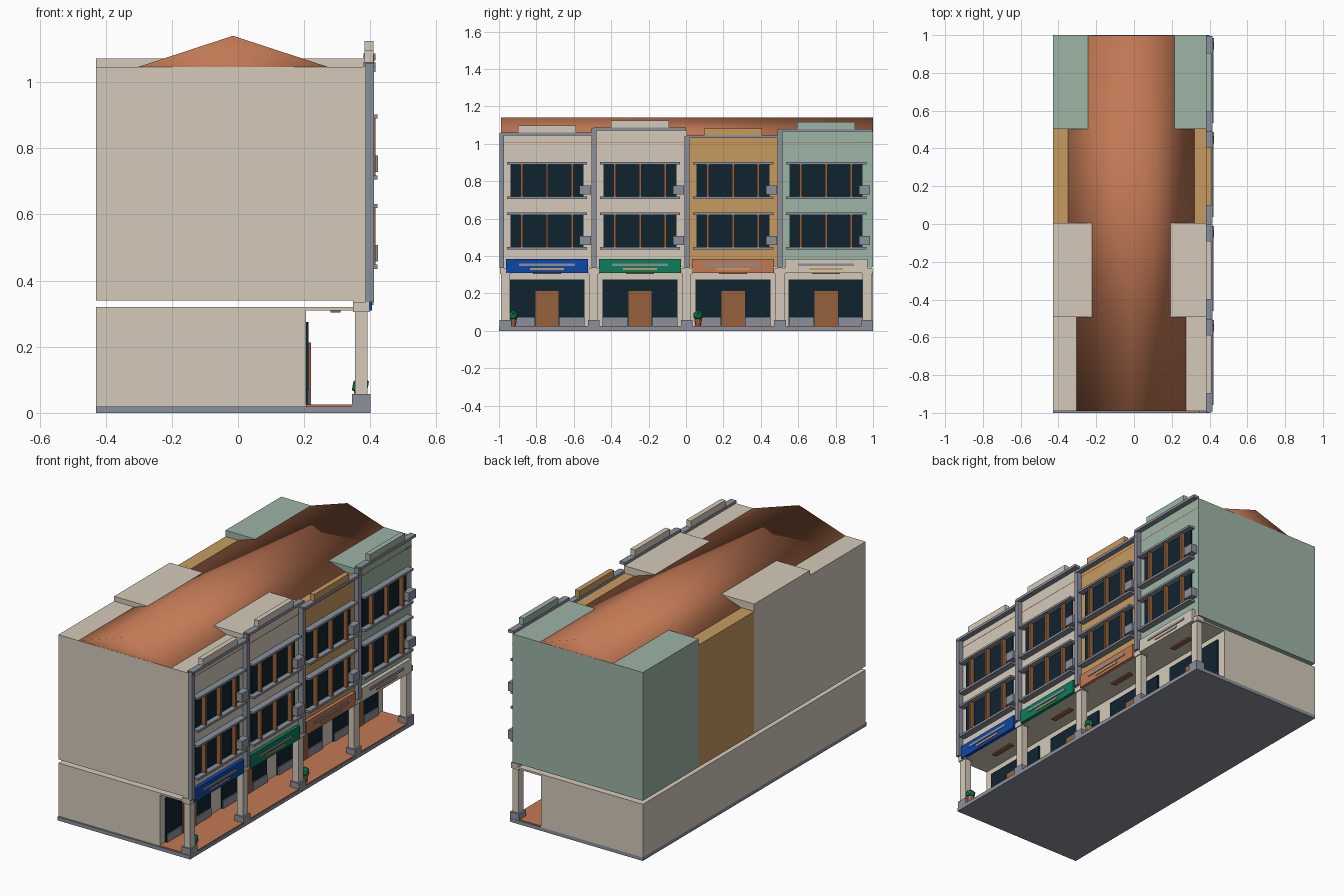
import bpy, bmesh

cube = bpy.data.objects.get("Cube")
if cube:
    bpy.data.objects.remove(cube, do_unlink=True)


def material(name, rgb):
    m = bpy.data.materials.new(name)
    m.use_nodes = True
    m.diffuse_color = (*rgb, 1)
    m.node_tree.nodes["Principled BSDF"].inputs["Base Color"].default_value = (*rgb, 1)
    return m


cream = material("cream plaster", (0.66, 0.59, 0.49))
sage = material("sage plaster", (0.34, 0.46, 0.38))
ochre = material("ochre plaster", (0.57, 0.33, 0.12))
grey = material("grey stone", (0.26, 0.28, 0.33))
terracotta = material("terracotta", (0.54, 0.19, 0.09))
glass = material("dark glass", (0.005, 0.017, 0.028))
wood = material("brown wood", (0.31, 0.12, 0.045))
blue = material("blue sign", (0.004, 0.065, 0.39))
green = material("green", (0.004, 0.2, 0.1))


def make(name, bm, mat):
    mesh = bpy.data.meshes.new(name)
    bmesh.ops.recalc_face_normals(bm, faces=bm.faces)
    bm.to_mesh(mesh)
    bm.free()
    mesh.materials.append(mat)
    ob = bpy.data.objects.new(name, mesh)
    bpy.context.collection.objects.link(ob)
    return ob


def box(name, x, y, z, mat):
    """Box from three (low, high) ranges."""
    bm = bmesh.new()
    bmesh.ops.create_cube(bm, size=1)
    for v in bm.verts:
        for i, (lo, hi) in enumerate((x, y, z)):
            v.co[i] = hi if v.co[i] > 0 else lo
    return make(name, bm, mat)


def span(centre, width):
    return centre - width / 2, centre + width / 2


BACK, SHOP, FACE = -0.43, 0.205, 0.385
START, BAY = -0.99, 0.4975
LENGTH = (START, 1.0)

# Ground storey and covered walkway
box("base_slab", (BACK, 0.4), (-1, 1), (0, 0.02), grey)
box("walkway_floor", (SHOP, 0.397), (-0.995, 0.995), (0.02, 0.025), terracotta)
box("ground_storey", (BACK, SHOP), LENGTH, (0.02, 0.32), cream)
box("walkway_ceiling", (SHOP, 0.39), LENGTH, (0.31, 0.32), cream)

# Long gabled roof, softly shaded
bm = bmesh.new()
profile = [(BACK + 0.01, 1.007), (0.39, 1.007), (-0.015, 1.14)]
face = bm.faces.new([bm.verts.new((x, START + 0.001, z)) for x, z in profile])
ext = bmesh.ops.extrude_face_region(bm, geom=[face])
for v in ext["geom"]:
    if isinstance(v, bmesh.types.BMVert):
        v.co.y = 0.999
roof = make("roof", bm, terracotta)
roof.data.shade_smooth()


def window(label, c, z):
    """Ribbon window with head, sill, mullions and a cooling unit."""
    box(label + "_glass", (FACE - 0.01, FACE + 0.007), span(c, 0.39), (z, z + 0.175), glass)
    box(label + "_sill", (FACE, 0.422), span(c, 0.43), (z - 0.013, z), grey)
    box(label + "_head", (FACE, 0.422), span(c, 0.43), (z + 0.172, z + 0.184), grey)
    for dy in (-0.135, 0, 0.135):
        box(label + "_mullion", (FACE, 0.416), span(c + dy, 0.013), (z, z + 0.172), wood)
    box(label + "_cooling_unit", (FACE, 0.423), span(c + 0.205, 0.06), (z + 0.01, z + 0.06), grey)


# Four houses
houses = [(cream, 1.045, blue), (cream, 1.072, green),
          (ochre, 1.03, terracotta), (sage, 1.065, cream)]
for i, (wall, top, sign) in enumerate(houses):
    y0 = START + i * BAY
    y1 = y0 + BAY
    c = (y0 + y1) / 2 - 0.002
    n = f"house_{i + 1}"
    box(n + "_upper_walls", (BACK, FACE), (y0, y1), (0.34, top), wall)
    box(n + "_cornice", (0.38, 0.415), (y0 - 0.002, y1 - 0.004), (top, top + 0.015), grey)
    box(n + "_parapet", (0.382, 0.41), span(c, 0.31), (top + 0.015, top + 0.052), wall)
    for label, z in (("lower", 0.448), ("upper", 0.718)):
        window(f"{n}_{label}_window", c, z)

    # Sign board with two plain stripes
    box(n + "_sign", (FACE, 0.405), span(c, 0.44), (0.31, 0.385), sign)
    box(n + "_sign_wide_stripe", (0.405, 0.409), span(c, 0.3), (0.347, 0.361), grey)
    box(n + "_sign_short_stripe", (0.405, 0.409), span(c, 0.18), (0.326, 0.336), ochre)
    box(n + "_hanging_plate", (0.28, 0.31), span(c, 0.15), (0.303, 0.31), wood)

    # Shopfront
    box(n + "_shop_glass", (SHOP, 0.213), span(c, 0.4), (0.025, 0.275), glass)
    box(n + "_shop_door", (SHOP, 0.22), span(c, 0.125), (0.025, 0.213), wood)
    for s in (-1, 1):
        box(n + "_shop_plinth", (SHOP, 0.218), span(c + s * 0.132, 0.13), (0.025, 0.07), grey)

# Columns and pilasters at the house boundaries
for i in range(5):
    edge = START + i * BAY
    y = min(max(edge, -0.965), 0.968)
    box("column_base", (0.344, 0.4), span(y, 0.062), (0.02, 0.057), grey)
    box("column_shaft", (0.354, 0.391), span(y, 0.046), (0.057, 0.31), cream)
    box("column_capital", (0.348, 0.397), span(y, 0.06), (0.305, 0.335), cream)
    box("column_block", (0.348, 0.385), span(y, 0.05), (0.335, 0.354), cream)
    if i < 4:
        y = max(edge, START + 0.005)
        box("pilaster", (FACE, 0.411), span(y, 0.026), (0.335, houses[i][1] + 0.012), grey)

# Potted plants
for y in (-0.925, 0.065):
    bm = bmesh.new()
    bmesh.ops.create_cone(bm, cap_ends=True, segments=10, radius1=0.015, radius2=0.021, depth=0.04)
    make("plant_pot", bm, terracotta).location = (0.37, y, 0.044)
    bm = bmesh.new()
    bmesh.ops.create_icosphere(bm, subdivisions=1, radius=0.029)
    make("plant_leaves", bm, green).location = (0.37, y, 0.082)
